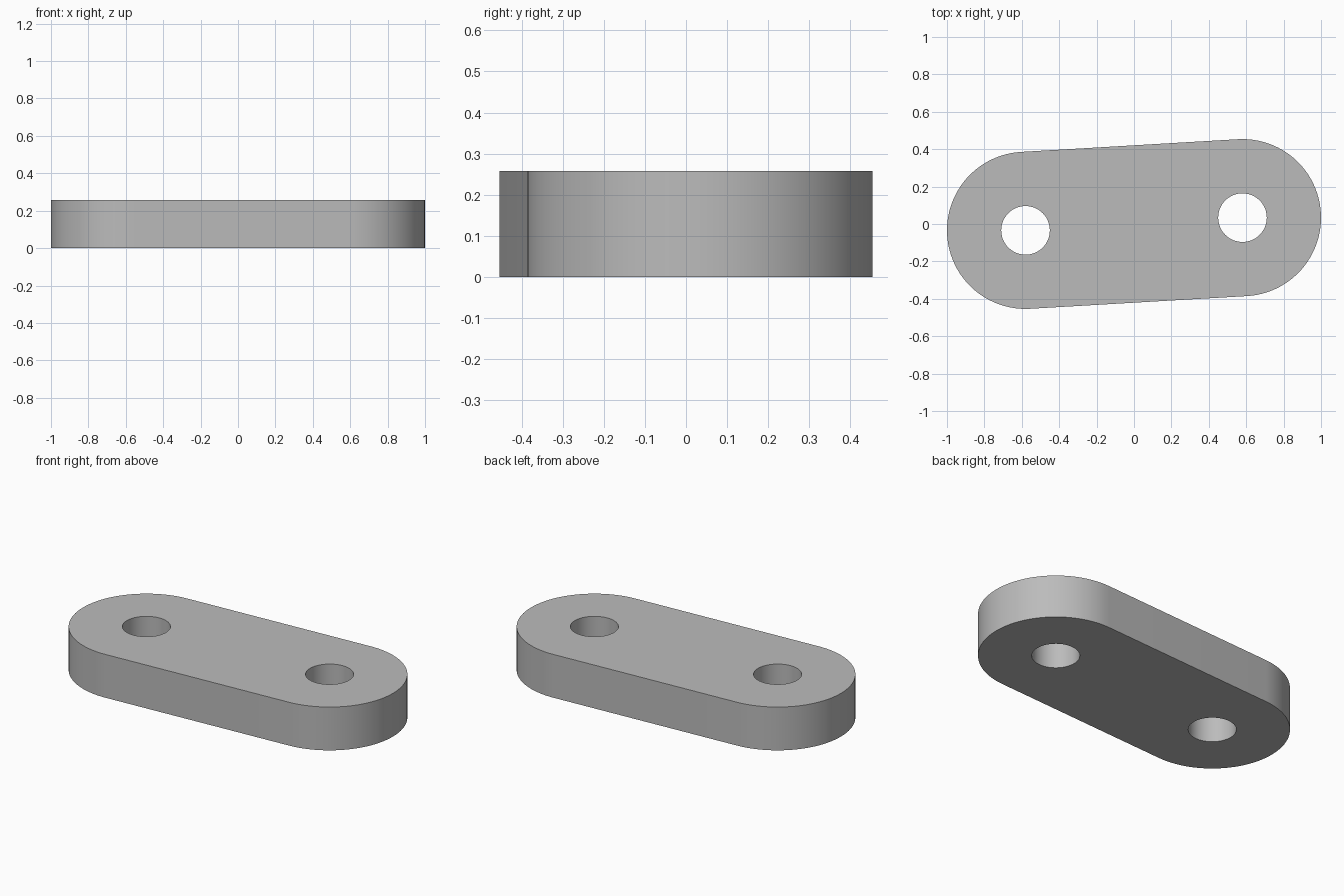
import bpy, bmesh
from math import pi, cos, sin, atan2, hypot

cube = bpy.data.objects.get("Cube")
if cube:
    bpy.data.objects.remove(cube)

CX, CY = 0.58, 0.034      # pivot centre at the +x end, the other is opposite
END_R, HOLE_R, HEIGHT = 0.42, 0.13, 0.258
STEPS = 48
tilt = atan2(CY, CX)

grey = bpy.data.materials.new("grey")
grey.use_nodes = True
colour = (0.5, 0.5, 0.5, 1)
grey.diffuse_color = colour
grey.node_tree.nodes["Principled BSDF"].inputs["Base Color"].default_value = colour


def arc(side, radius, start, sweep, count):
    """Points on an arc around one pivot centre."""
    angles = [start + sweep * i / STEPS for i in range(count)]
    return [(side * CX + radius * cos(a), side * CY + radius * sin(a), 0) for a in angles]


def loop(bm, points):
    verts = [bm.verts.new(p) for p in points]
    return [bm.edges.new((a, b)) for a, b in zip(verts, verts[1:] + verts[:1])]


bm = bmesh.new()
# Rounded outline of the link
edges = loop(bm, arc(1, END_R, tilt - pi / 2, pi, STEPS + 1)
             + arc(-1, END_R, tilt + pi / 2, pi, STEPS + 1))
# Pin holes
for side in (-1, 1):
    edges += loop(bm, arc(side, HOLE_R, 0, 2 * pi, STEPS))
bmesh.ops.triangle_fill(bm, use_beauty=True, edges=edges, normal=(0, 0, 1))

# Thickness
top = bmesh.ops.extrude_face_region(bm, geom=bm.faces[:], use_keep_orig=True)
bmesh.ops.translate(bm, vec=(0, 0, HEIGHT),
                    verts=[g for g in top["geom"] if isinstance(g, bmesh.types.BMVert)])
bmesh.ops.recalc_face_normals(bm, faces=bm.faces[:])

mesh = bpy.data.meshes.new("link_plate")
bm.to_mesh(mesh)
bm.free()
mesh.materials.append(grey)
link_plate = bpy.data.objects.new("link_plate", mesh)
bpy.context.collection.objects.link(link_plate)

# Smooth round walls, sharp rims
bpy.ops.object.select_all(action="DESELECT")
link_plate.select_set(True)
bpy.context.view_layer.objects.active = link_plate
bpy.ops.object.shade_smooth_by_angle(angle=pi / 6)
